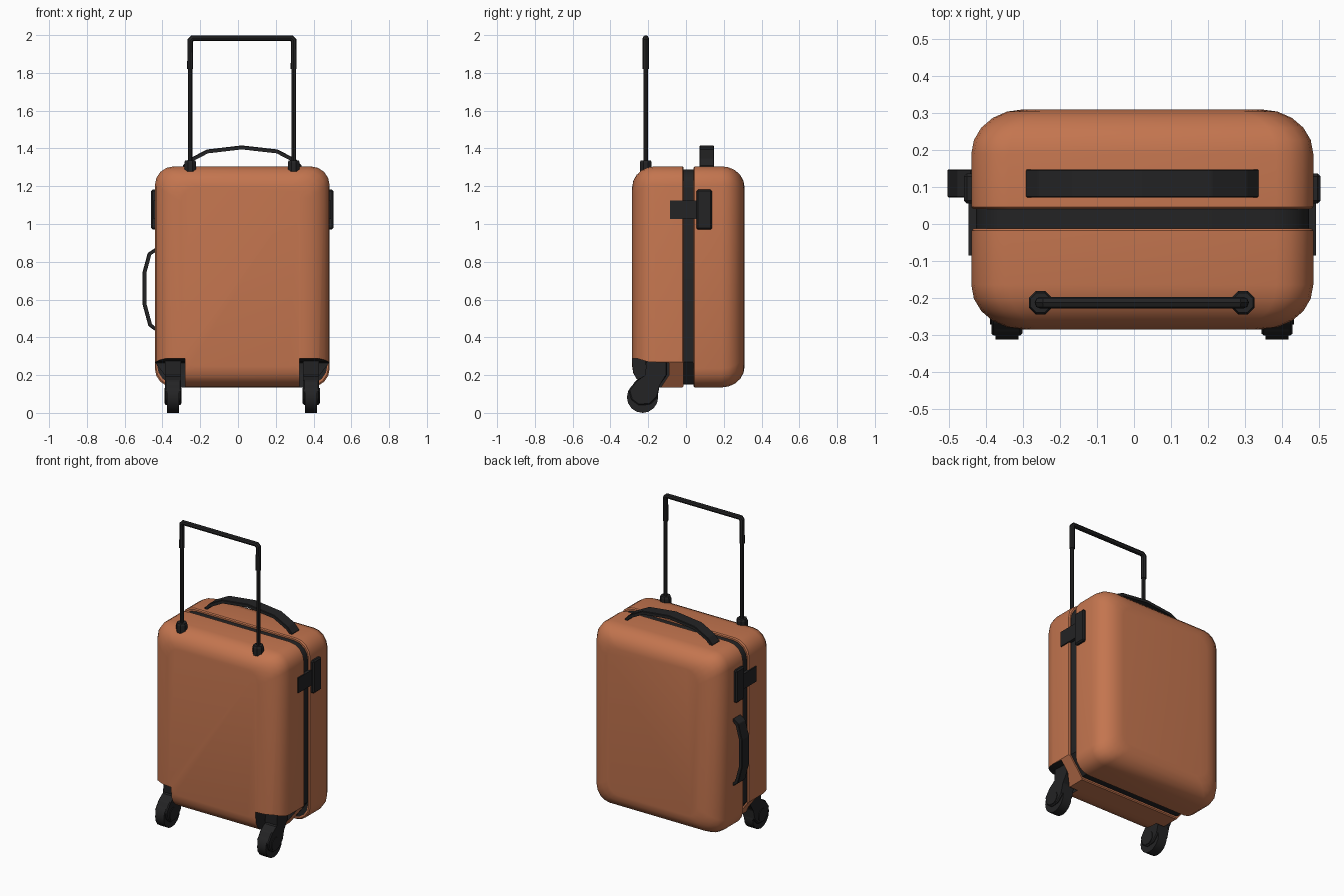
import bpy, bmesh, math
from mathutils import Vector

if "Cube" in bpy.data.objects:
    bpy.data.objects.remove(bpy.data.objects["Cube"])

CX, CZ = 0.0225, 0.72          # centre of the case seen from the front
HX, HZ = 0.4625, 0.585         # half width and half height


def material(name, rgb):
    m = bpy.data.materials.new(name)
    m.diffuse_color = (*rgb, 1)
    m.use_nodes = True
    m.node_tree.nodes["Principled BSDF"].inputs["Base Color"].default_value = m.diffuse_color
    return m


ORANGE = material("copper orange shell", (0.55, 0.178, 0.078))
BLACK = material("black plastic", (0.017, 0.017, 0.018))


def finish(name, bm, mat, smooth=None):
    bmesh.ops.recalc_face_normals(bm, faces=bm.faces)
    me = bpy.data.meshes.new(name)
    bm.to_mesh(me)
    bm.free()
    me.materials.append(mat)
    ob = bpy.data.objects.new(name, me)
    bpy.context.collection.objects.link(ob)
    if smooth:
        shade(ob, smooth)
    return ob


def activate(ob):
    bpy.ops.object.select_all(action='DESELECT')
    ob.select_set(True)
    bpy.context.view_layer.objects.active = ob


def shade(ob, deg):
    activate(ob)
    bpy.ops.object.shade_smooth_by_angle(angle=math.radians(deg))


def loft(loops):
    bm = bmesh.new()
    rings = [[bm.verts.new(p) for p in lp] for lp in loops]
    n = len(rings[0])
    for a, b in zip(rings, rings[1:]):
        for i in range(n):
            bm.faces.new((a[i], a[(i + 1) % n], b[(i + 1) % n], b[i]))
    bm.faces.new(rings[0])
    bm.faces.new(rings[-1])
    return bm


def rounded_loop(y, ix, iz, r=0.1, seg=4):
    pts = []
    for k, (sx, sz) in enumerate(((1, 1), (-1, 1), (-1, -1), (1, -1))):
        for i in range(seg + 1):
            a = math.pi / 2 * (k + i / seg)
            pts.append((CX + sx * (HX - ix - r) + r * math.cos(a), y,
                        CZ + sz * (HZ - iz - r) + r * math.sin(a)))
    return pts


def prism(name, pts, axis, lo, hi, mat, smooth=None, bevel=0):
    """Extrude a 2D outline: axis 'x' uses (y, z), axis 'y' uses (x, z)."""
    def put(p, d):
        return (d, p[0], p[1]) if axis == 'x' else (p[0], d, p[1])
    bm = loft([[put(p, lo) for p in pts], [put(p, hi) for p in pts]])
    if bevel:
        bmesh.ops.bevel(bm, geom=bm.edges[:], offset=bevel, segments=1, affect='EDGES')
    return finish(name, bm, mat, smooth)


def ribbon(name, pts, t, lo, hi):
    """Flat strap that follows a path in the x-z plane."""
    v = [Vector(p) for p in pts]
    off = []
    for i, p in enumerate(v):
        d = (v[min(i + 1, len(v) - 1)] - v[max(i - 1, 0)]).normalized()
        off.append(p + Vector((-d.y, d.x)) * t)
    return prism(name, [tuple(p) for p in v] + [tuple(p) for p in reversed(off)],
                 'y', lo, hi, BLACK, bevel=0.003)


def box(name, x0, x1, y0, y1, z0, z1, bevel=0):
    return prism(name, [(y0, z0), (y1, z0), (y1, z1), (y0, z1)], 'x', x0, x1, BLACK, bevel=bevel)


def tube(name, pts, r):
    cu = bpy.data.curves.new(name, 'CURVE')
    cu.dimensions = '3D'
    cu.bevel_depth, cu.bevel_resolution, cu.use_fill_caps = r, 2, True
    sp = cu.splines.new('POLY')
    sp.points.add(len(pts) - 1)
    for q, p in zip(sp.points, pts):
        q.co = (*p, 1)
    cu.materials.append(BLACK)
    ob = bpy.data.objects.new(name, cu)
    bpy.context.collection.objects.link(ob)
    activate(ob)
    bpy.ops.object.convert(target='MESH')
    shade(bpy.context.object, 40)


def cut(ob, cutter):
    m = ob.modifiers.new("cut", 'BOOLEAN')
    m.operation, m.solver, m.object = 'DIFFERENCE', 'EXACT', cutter
    m.material_mode = 'TRANSFER'
    activate(ob)
    bpy.ops.object.modifier_apply(modifier=m.name)


# Two hard shell halves with soft outer edges
def shell(name, y_in, y_out, depth=0.12):
    s = 1 if y_out > y_in else -1
    loops = [rounded_loop(y_in, 0.006, 0.006), rounded_loop(y_in + s * 0.006, 0, 0)]
    for i in range(6):
        a = math.pi / 2 * i / 5
        k = 1 - math.cos(a)
        loops.append(rounded_loop(y_out - s * depth * (1 - math.sin(a)), 0.14 * k, 0.11 * k,
                                  0.1 - 0.02 * k))
    return finish(name, loft(loops), ORANGE)


front = shell("front_shell", -0.012, -0.285)
back = shell("back_shell", 0.04, 0.31)

# Dark seam between the halves
seam = finish("zip_seam", loft([rounded_loop(-0.014, 0.012, 0.016),
                                rounded_loop(0.042, 0.012, 0.016)]), BLACK)

# Lower corners sliced off, and wheel wells cut into the front half
well = [(-0.4, 0.288), (-0.26, 0.288), (-0.2, 0.27), (-0.09, 0.265),
        (-0.09, 0.2), (-0.13, 0.14), (-0.13, 0.0), (-0.4, 0.0)]
for s in (-1, 1):
    def X(d):
        return CX + s * d
    slice_ = [(X(0.49), 0.305), (X(0.49), 0.10), (X(0.335), 0.10)]
    c1 = prism("corner_cutter", slice_, 'y', -0.4, 0.039, ORANGE)
    c2 = prism("well_cutter", well, 'x', X(0.3025), X(0.6), BLACK)
    cut(front, c1)
    cut(front, c2)
    c1.data.materials[0] = BLACK
    c1.location = (-s * 0.008, 0, 0.006)
    bpy.context.view_layer.update()
    cut(seam, c1)
    for c in (c1, c2):
        bpy.data.objects.remove(c)
for ob in (front, back, seam):
    shade(ob, 35)

# Wheels with forks
fork = [(-0.215, 0.29), (-0.10, 0.275), (-0.10, 0.2), (-0.145, 0.15), (-0.15, 0.085),
        (-0.19, 0.045), (-0.25, 0.04), (-0.29, 0.07), (-0.303, 0.12), (-0.265, 0.172), (-0.21, 0.195)]
tyre = [(-0.23 + 0.083 * math.cos(math.tau * i / 16), 0.083 + 0.083 * math.sin(math.tau * i / 16))
        for i in range(16)]
for side, x in (("left", -0.344), ("right", 0.387)):
    prism(side + "_wheel_fork", fork, 'x', x - 0.042, x + 0.042, BLACK, bevel=0.006)
    prism(side + "_wheel", tyre, 'x', x - 0.031, x + 0.031, BLACK, 35)
    prism(side + "_wheel_hub", [(-0.23 + (p - -0.23) * 0.5, 0.09 + (q - 0.083) * 0.5) for p, q in tyre],
          'x', x - 0.046, x + 0.046, BLACK, 35)

# Telescopic pull handle
YH, L, R = -0.213, -0.253, 0.295
for side, x in (("left", L), ("right", R)):
    tube(side + "_pull_rod", [(x, YH, 1.25), (x, YH, 1.84)], 0.0115)
    ring = [(math.cos(math.tau * (i + .5) / 8), math.sin(math.tau * (i + .5) / 8)) for i in range(8)]
    finish(side + "_rod_socket", loft([[(x + r * c, YH + r * s, z) for c, s in ring]
           for z, r in ((1.262, 0.028), (1.28, 0.034), (1.325, 0.034), (1.337, 0.029))]), BLACK)
tube("pull_grip", [(L, YH, 1.82), (L, YH, 1.972), (L + 0.012, YH, 1.984),
                   (R - 0.012, YH, 1.984), (R, YH, 1.972), (R, YH, 1.82)], 0.016)

# Carry handles on top and on the left side
ribbon("top_handle", [(-0.28, 1.295), (-0.25, 1.33), (-0.16, 1.377), (0.02, 1.398),
                      (0.205, 1.377), (0.295, 1.33), (0.325, 1.295)], 0.018, 0.072, 0.148)
ribbon("side_handle", [(-0.43, 0.45), (-0.458, 0.468), (-0.487, 0.575), (-0.487, 0.745),
                       (-0.462, 0.838), (-0.43, 0.857)], 0.018, 0.072, 0.148)

# Side latches
for side, s in (("left", -1), ("right", 1)):
    xs = sorted((CX + s * 0.44, CX + s * 0.482))
    box(side + "_latch", *xs, 0.055, 0.137, 0.97, 1.182, 0.008)
    xs = sorted((CX + s * 0.44, CX + s * 0.47))
    box(side + "_latch_bar", *xs, -0.085, 0.1, 1.027, 1.125)
